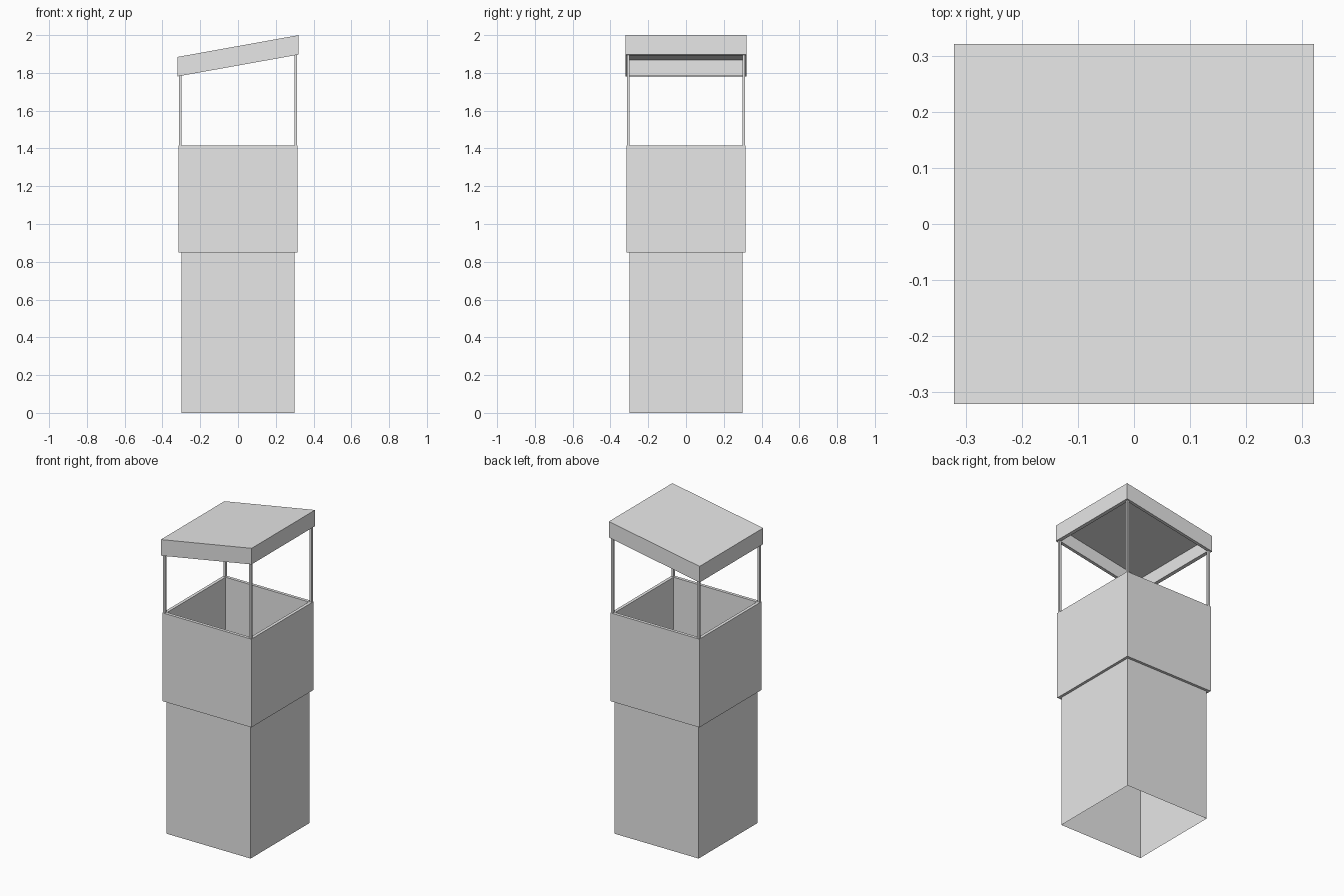
import bpy, bmesh
from mathutils import Matrix

if "Cube" in bpy.data.objects:
    bpy.data.objects.remove(bpy.data.objects["Cube"], do_unlink=True)

GREY = (0.8, 0.8, 0.8, 1.0)
grey = bpy.data.materials.new("plain grey")
grey.use_nodes = True
grey.diffuse_color = GREY
grey.node_tree.nodes["Principled BSDF"].inputs["Base Color"].default_value = GREY

SLOPE = 0.18          # rise of the roof per unit of x
ROOF_TOP = 1.942      # roof surface height at the centre
ROOF_DEPTH = 0.103
WALL = 0.02


def box(half, z0, z1, x=0.0, y=0.0):
    """Square upright box as a bmesh."""
    bm = bmesh.new()
    size = Matrix.Diagonal((2 * half, 2 * half, z1 - z0, 1))
    place = Matrix.Translation((x, y, (z0 + z1) / 2))
    bmesh.ops.create_cube(bm, size=1, matrix=place @ size)
    bm.normal_update()
    return bm


def cap(bm, direction):
    return next(f for f in bm.faces if f.normal.z * direction > 0.9)


def hollow(bm, direction, depth):
    """Sink a recess into the top (1) or bottom (-1), leaving a rim."""
    face = cap(bm, direction)
    bmesh.ops.inset_region(bm, faces=[face], thickness=WALL, use_even_offset=True)
    pushed = bmesh.ops.extrude_discrete_faces(bm, faces=[face])["faces"]
    bmesh.ops.translate(bm, verts=pushed[0].verts, vec=(0, 0, -direction * depth))


def finish(name, bm):
    mesh = bpy.data.meshes.new(name)
    bm.to_mesh(mesh)
    bm.free()
    mesh.materials.append(grey)
    obj = bpy.data.objects.new(name, mesh)
    bpy.context.collection.objects.link(obj)
    return obj


# Lower shaft: thin open tube
shaft = box(0.298, 0.0, 0.86)
bmesh.ops.delete(shaft, geom=[cap(shaft, 1), cap(shaft, -1)], context="FACES_ONLY")
finish("lower_shaft", shaft)

# Lookout cabin: open-topped box with a rim and floor
cabin = box(0.315, 0.85, 1.415)
hollow(cabin, 1, 0.545)
finish("cabin", cabin)

# Sloping roof: shallow tray turned upside down, then sheared
roof = box(0.321, ROOF_TOP - ROOF_DEPTH, ROOF_TOP)
hollow(roof, -1, ROOF_DEPTH - WALL)
for v in roof.verts:
    v.co.z += SLOPE * v.co.x
finish("roof", roof)

# Four corner posts reaching up into the roof rim
for sx, side in ((-1, "right"), (1, "left")):
    for sy, end in ((-1, "front"), (1, "back")):
        x = sx * 0.305
        top = ROOF_TOP - ROOF_DEPTH + SLOPE * x + 0.01
        finish(f"{end}_{side}_post", box(0.007, 1.405, top, x, sy * 0.305))
